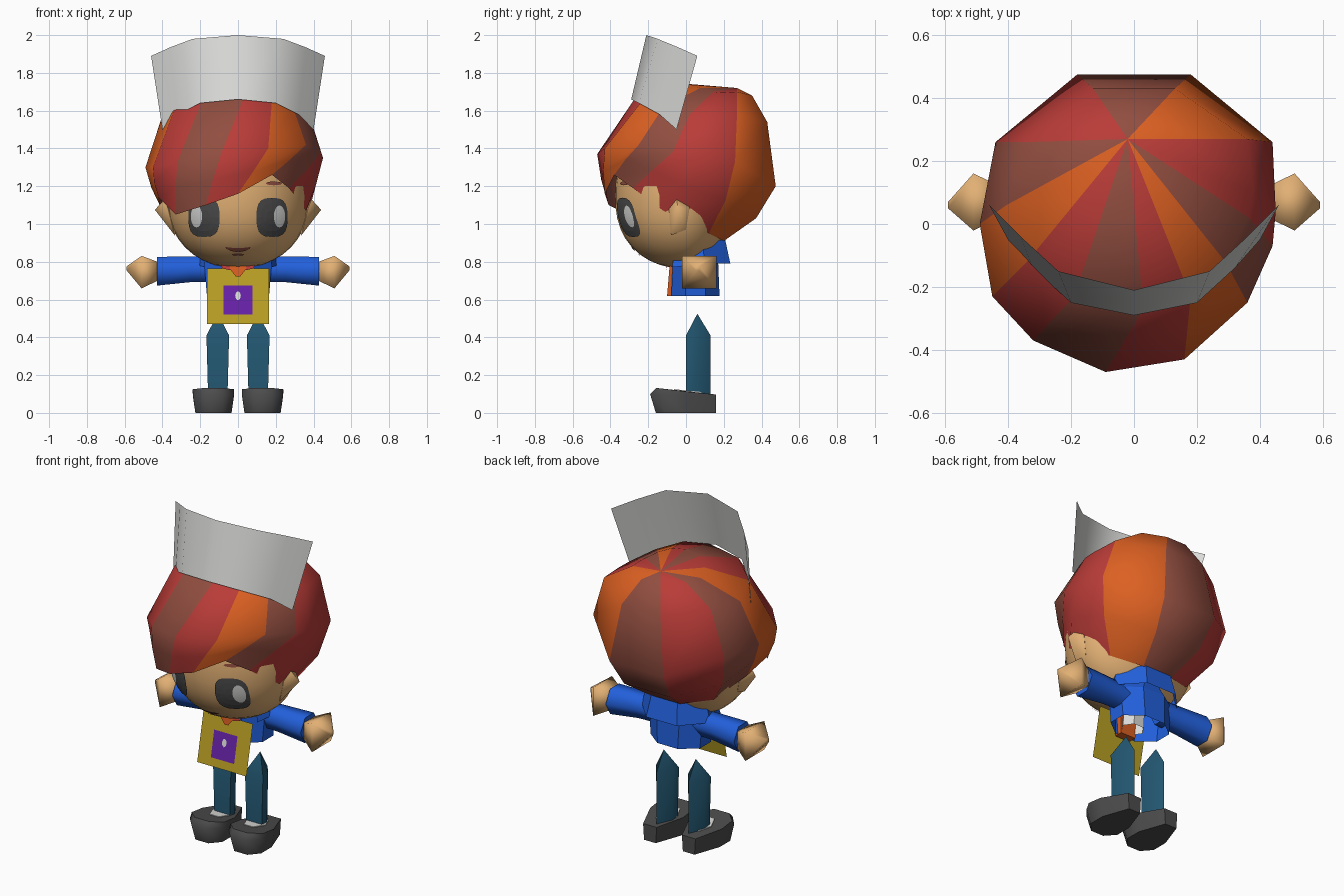
import bpy, bmesh, math
from mathutils import Vector

if "Cube" in bpy.data.objects:
    bpy.data.objects.remove(bpy.data.objects["Cube"])


def material(name, r, g, b):
    def lin(c):
        c /= 255
        return c / 12.92 if c <= 0.04045 else ((c + 0.055) / 1.055) ** 2.4
    m = bpy.data.materials.new(name)
    m.diffuse_color = (lin(r), lin(g), lin(b), 1)
    m.use_nodes = True
    m.node_tree.nodes["Principled BSDF"].inputs["Base Color"].default_value = m.diffuse_color
    return m


SKIN = material("skin", 226, 176, 116)
ORANGE = material("orange", 220, 96, 34)
RED = material("red", 186, 60, 56)
BROWN = material("brown", 146, 78, 64)
WHITE = material("white", 218, 218, 216)
BLUE = material("blue", 34, 96, 220)
YELLOW = material("yellow", 186, 160, 36)
PURPLE = material("purple", 104, 34, 168)
TEAL = material("teal", 34, 86, 112)
GRAY = material("dark gray", 76, 76, 76)


def finish(name, bm, mats, angle):
    bmesh.ops.remove_doubles(bm, verts=bm.verts[:], dist=1e-5)
    bmesh.ops.recalc_face_normals(bm, faces=bm.faces[:])
    me = bpy.data.meshes.new(name)
    bm.to_mesh(me)
    bm.free()
    for m in mats:
        me.materials.append(m)
    ob = bpy.data.objects.new(name, me)
    bpy.context.collection.objects.link(ob)
    if angle:
        bpy.ops.object.select_all(action='DESELECT')
        ob.select_set(True)
        bpy.context.view_layer.objects.active = ob
        bpy.ops.object.shade_smooth_by_angle(angle=math.radians(angle))
    return ob


def loft(name, rings, mats, caps=(False, False), closed=True, stripes=None, angle=0):
    """Skin a list of rings; stripes gives a material index per column."""
    bm = bmesh.new()
    vs = [[bm.verts.new(p) for p in r] for r in rings]
    n = len(rings[0])
    for a, b in zip(vs, vs[1:]):
        for i in range(n if closed else n - 1):
            j = (i + 1) % n
            f = bm.faces.new((a[i], a[j], b[j], b[i]))
            f.material_index = stripes[i] if stripes else 0
    for cap, r in zip(caps, (vs[0], vs[-1])):
        if cap:
            bm.faces.new(r)
    return finish(name, bm, mats, angle)


def ring(c, axis, ra, rb, n=6, phase=0.0):
    """Ellipse around the x axis (y, z radii) or the z axis (x, y radii)."""
    out = []
    for i in range(n):
        t = 2 * math.pi * i / n + phase
        u, v = ra * math.cos(t), rb * math.sin(t)
        out.append(Vector(c) + (Vector((0, u, v)) if axis == 'x' else Vector((u, v, 0))))
    return out


# Head: full cheeks, flatter at the back under the hair
HC, HR, HP = Vector((0, -0.02, 1.15)), Vector((0.375, 0.355, 0.385)), 2.4
bm = bmesh.new()
bmesh.ops.create_uvsphere(bm, u_segments=32, v_segments=20, radius=1)
for v in bm.verts:
    flat = math.hypot(v.co.x, v.co.y)
    k = math.sqrt(max(0, 1 - abs(v.co.z) ** HP)) / flat if flat > 1e-4 else 0
    back = 0.72 if v.co.y > 0 else 1
    v.co = HC + Vector((v.co.x * k * HR.x, v.co.y * k * HR.y * back, v.co.z * HR.z))
finish("head", bm, [SKIN], 40)


def face_patch(name, cx, cz, rx, rz, mat, lift, power=1.0, bend=0.0):
    """Thin rounded patch that follows the face."""
    rings = []
    for k in (0.001, 0.35, 0.7, 1):
        r = []
        for i in range(20):
            t = 2 * math.pi * i / 20
            c, s = math.cos(t), math.sin(t)
            dx = k * rx * math.copysign(abs(c) ** power, c)
            x = cx + dx
            z = cz + k * rz * math.copysign(abs(s) ** power, s) + bend * dx * dx
            d = 1 - ((x - HC.x) / HR.x) ** 2 - abs((z - HC.z) / HR.z) ** HP
            r.append((x, HC.y - HR.y * math.sqrt(max(d, 0.01)) - lift, z))
        rings.append(r)
    return loft(name, rings, [mat])


for s, side in ((1, "right"), (-1, "left")):
    face_patch(side + "_eye", s * 0.18, 1.035, 0.083, 0.104, GRAY, 0.006, 0.7)
    face_patch(side + "_eye_glint", s * 0.22, 1.04, 0.03, 0.058, WHITE, 0.009)
    face_patch(side + "_eyebrow", s * 0.19, 1.215, 0.042, 0.01, BROWN, 0.006)
    # Ears: a five-sided wedge leaning outwards
    rim = [(.39, -.05, 1.13), (.375, .02, 1.09), (.345, 0, .97), (.335, -.08, .94), (.37, -.09, 1.08)]
    rim = [(s * x, y, z) for x, y, z in rim]
    loft(side + "_ear", [[(s * .3, -.03, 1.03)] * 5, rim, [(s * .44, -.04, 1.075)] * 5],
         [SKIN], angle=70)
face_patch("mouth", 0, 0.862, 0.068, 0.01, BROWN, 0.006, bend=3)
face_patch("lower_lip", 0, 0.838, 0.032, 0.006, BROWN, 0.006)

# Hair: twelve meridians from the crown, three coloured stripes
crown = Vector((-0.02, 0.27, 1.72))
upper = [(-.13, .43, 1.54), (.13, .43, 1.54), (.36, .27, 1.58), (.38, .1, 1.57),
         (.365, .02, 1.58), (.29, -.12, 1.62), (.18, -.23, 1.655), (.03, -.27, 1.665),
         (-.19, -.23, 1.655), (-.34, -.12, 1.6), (-.405, .06, 1.56), (-.35, .26, 1.57)]
middle = [(-.18, .475, 1.2), (.18, .475, 1.2), (.44, .26, 1.33), (.45, .04, 1.35),
          (.44, -.07, 1.38), (.36, -.25, 1.42), (.16, -.43, 1.4), (-.09, -.47, 1.37),
          (-.32, -.37, 1.33), (-.45, -.23, 1.3), (-.49, 0, 1.3), (-.44, .26, 1.3)]
rim = [(-.1, .2, .91), (.1, .2, .91), (.27, .12, .95), (.36, -.12, 1.07),
       (.27, -.28, 1.19), (.18, -.38, 1.26), (0, -.43, 1.16), (-.17, -.41, 1.1),
       (-.33, -.31, 1.05), (-.42, -.19, 1.14), (-.41, 0, 1.09), (-.27, .12, .95)]
upper, middle, rim = ([Vector(p) for p in r] for r in (upper, middle, rim))
top = [crown.lerp(p, 0.5) + Vector((0, 0, 0.05)) for p in upper]
core = Vector((0, 0, 1.3))
low = [core + (m.lerp(r, 0.5) - core) * (1.1 if r.z < 1.03 else 1.02) for m, r in zip(middle, rim)]
loft("hair", [[crown] * 12, top, upper, middle, low, rim], [ORANGE, RED, BROWN],
     stripes=[2, 0, 1, 1, 2, 0, 1, 2, 1, 0, 2, 1], angle=60)

# Cap front: a bent upright sheet
half_low = [(.4, -.05, 1.5), (.32, -.14, 1.58), (.2, -.25, 1.64)]
half_high = [(.46, .06, 1.89), (.36, -.04, 1.935), (.24, -.15, 1.98)]


def arc(half, mid):
    return [(-x, y, z) for x, y, z in half] + [mid] + half[::-1]


loft("cap_front", [arc(half_low, (0, -.29, 1.66)), arc(half_high, (0, -.21, 2.0))],
     [WHITE], closed=False, angle=40)

# Jacket, open below, with a white shirt inside
P8 = math.pi / 8
loft("jacket", [ring((0, 0.05, 0.62), 'z', 0.178, 0.138, 8, P8),
                ring((0, 0.05, 0.80), 'z', 0.195, 0.13, 8, P8),
                ring((0, 0.05, 0.88), 'z', 0.10, 0.10, 8, P8)], [BLUE])
loft("shirt", [ring((0, -0.01, 0.64), 'z', 0.07, 0.06, 6),
               ring((0, 0.0, 0.80), 'z', 0.07, 0.06, 6)], [WHITE])
# Collar: flared band, open at the front
collar = []
for rx, ry, z in ((0.20, 0.17, 0.915), (0.235, 0.2, 0.79)):
    collar.append([(rx * math.cos(a), 0.055 + ry * math.sin(a), z - 0.03 * max(0, -math.sin(a)))
                   for a in (math.radians(d) for d in range(-40, 221, 52))])
loft("collar", collar, [BLUE], closed=False)

# Neckerchief: hanging part, and a pointed knot over the badge
loft("neckerchief", [[(-.05, -.1, .62), (.05, -.1, .62), (.05, -.05, .62), (-.05, -.05, .62)],
                     [(-.07, -.085, .80), (.07, -.085, .80), (.07, -.03, .80), (-.07, -.03, .80)]],
     [ORANGE], caps=(True, True))
loft("neckerchief_knot", [[(-.045, -.108, .765), (.045, -.108, .765)],
                          [(-.03, -.105, .81), (.03, -.105, .81)]], [ORANGE], closed=False)
loft("neckerchief_point", [[(-.012, -.112, .722), (.012, -.112, .722)],
                           [(-.045, -.108, .765), (.045, -.108, .765)]], [ORANGE], closed=False)
for s, side in ((1, "right"), (-1, "left")):
    loft(side + "_kerchief_end", [[(s * .04, -.105, .755), (s * .085, -.103, .765)],
                                  [(s * .025, -.10, .80), (s * .09, -.088, .815)]],
         [RED], closed=False)


# Badge: a thin sheet leaning forward at the bottom
def badge_y(z, lift):
    return -0.155 + (z - 0.47) * 0.21 - lift


def badge_sheet(name, x, z0, z1, lift, mat):
    loft(name, [[(-x, badge_y(z, lift), z), (x, badge_y(z, lift), z)] for z in (z0, z1)],
         [mat], closed=False)


badge_sheet("badge", 0.165, 0.47, 0.765, 0, YELLOW)
badge_sheet("badge_panel", 0.078, 0.52, 0.675, 0.004, PURPLE)
dot = [(0.015 * math.cos(i * P8 * 2), 0.62 + 0.024 * math.sin(i * P8 * 2)) for i in range(8)]
loft("badge_dot", [[(0, badge_y(.62, .008), .62)] * 8,
                   [(x, badge_y(z, .008), z) for x, z in dot]], [WHITE])

for s, side in ((1, "right"), (-1, "left")):
    # Arms and hands
    loft(side + "_sleeve", [ring((s * 0.12, 0.065, 0.76), 'x', 0.065, 0.075),
                            ring((s * 0.25, 0.065, 0.76), 'x', 0.07, 0.078),
                            ring((s * 0.43, 0.07, 0.75), 'x', 0.085, 0.088)],
         [BLUE], caps=(True, True), angle=65)
    loft(side + "_hand", [ring((s * 0.425, 0.07, 0.75), 'x', 0.07, 0.07, 4, math.pi / 4),
                          ring((s * 0.51, 0.07, 0.745), 'x', 0.128, 0.122, 4, math.pi / 4),
                          ring((s * 0.59, 0.06, 0.765), 'x', 0.015, 0.015, 4, math.pi / 4)],
         [SKIN], caps=(True, True), angle=95)
    # Legs: five-sided, with pointed tops
    cx = s * 0.107
    shin = [(-.06, 0), (.06, 0), (.06, .05), (0, .13), (-.06, .05)]
    loft(side + "_leg", [[(cx + x * 0.85, y, 0.08) for x, y in shin],
                         [(cx + x, y, 0.41) for x, y in shin],
                         [(cx, 0.06, 0.525)] * 5], [TEAL], caps=(True, False), angle=75)
    # Shoes: blunt toe and narrow heel
    cx = s * 0.13
    plan = [(-.045, .16), (.045, .16), (.11, .0), (.11, -.12), (.05, -.19), (-.05, -.19),
            (-.11, -.12), (-.11, .0)]
    rings = []
    for kx, front, z, slope in ((.87, .84, 0, 0), (.99, 1, .09, -.05), (1, .83, .113, -.1)):
        rings.append([(cx + x * kx, y * (front if y < 0 else 1), z + slope * y) for x, y in plan])
    loft(side + "_shoe", rings, [GRAY], caps=(True, True), angle=50)
    # Sock patch showing in the shoe opening
    sock = ring((s * 0.115, 0.01, 0), 'z', 0.062, 0.085)
    loft(side + "_sock", [[(p.x, p.y, 0.1) for p in sock],
                          [(p.x, p.y, 0.119 - 0.1 * p.y) for p in sock]], [WHITE], caps=(False, True))
